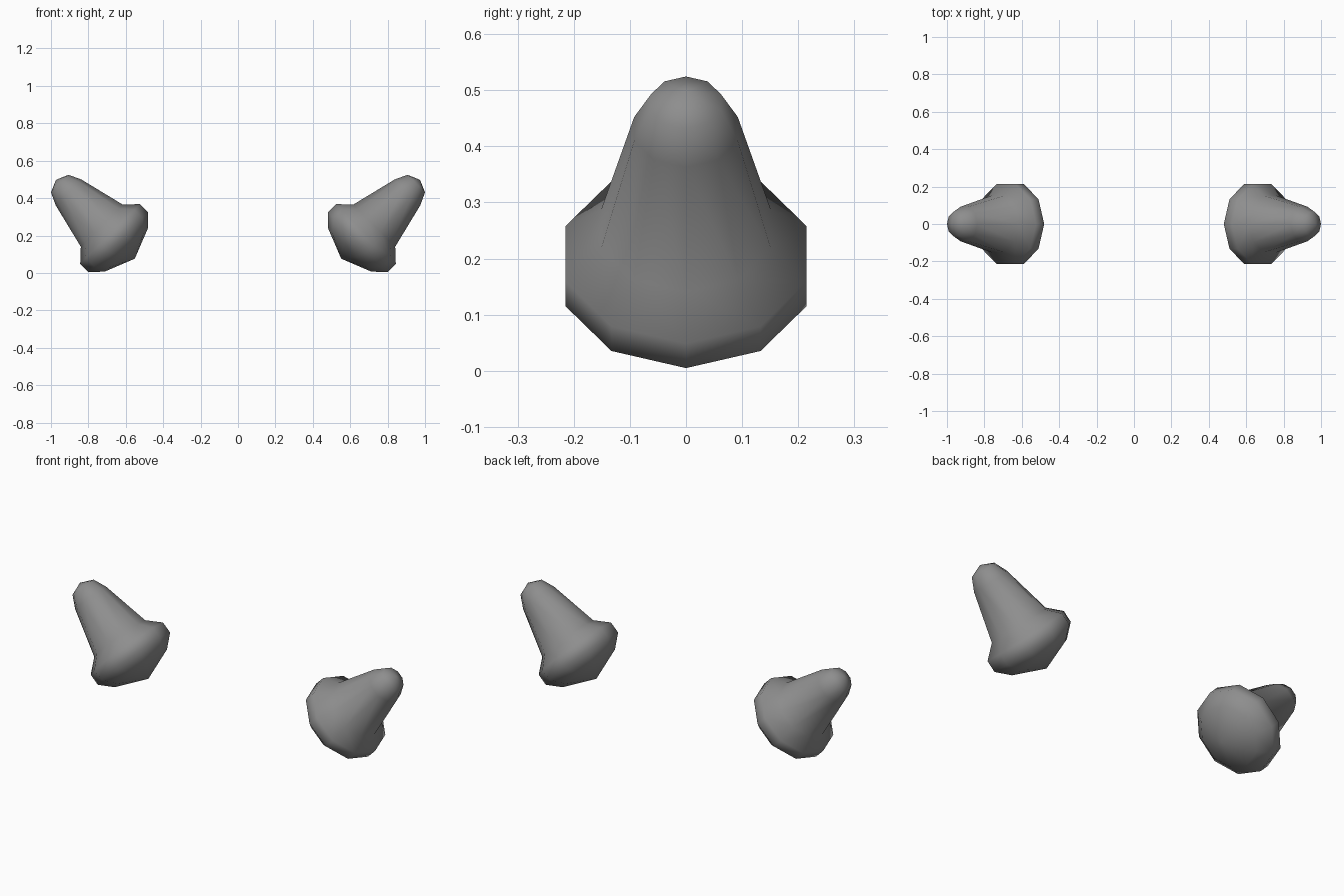
import bpy, bmesh, math
from mathutils import Vector

cube = bpy.data.objects.get("Cube")
if cube:
    bpy.data.objects.remove(cube, do_unlink=True)

# Single grey material
grey = bpy.data.materials.new("plain grey")
grey.use_nodes = True
colour = (0.27, 0.27, 0.27, 1)
grey.diffuse_color = colour
grey.node_tree.nodes["Principled BSDF"].inputs["Base Color"].default_value = colour

SIDES = 10
# Rings as (distance along axis, radius): domed base, rim, shoulder, horn
RINGS = [(-0.06, 0.163), (0, 0.226), (0.062, 0.226), (0.1245, 0.159),
         (0.377, 0.097), (0.443, 0.066)]
BASE_POLE, TIP_POLE = -0.125, 0.471


def make_horn(name, side):
    """Ten-sided turned horn leaning 45 degrees outwards."""
    origin = Vector((0.64 * side, 0, 0.1645))
    axis = Vector((side, 0, 1)).normalized()
    up = Vector((-side, 0, 1)).normalized()
    across = Vector((0, 1, 0))
    bm = bmesh.new()
    rings = []
    for t, r in RINGS:
        ring = []
        for i in range(SIDES):
            a = math.tau * i / SIDES
            ring.append(bm.verts.new(origin + axis * t
                                     + (up * math.cos(a) + across * math.sin(a)) * r))
        rings.append(ring)
    base = bm.verts.new(origin + axis * BASE_POLE)
    tip = bm.verts.new(origin + axis * TIP_POLE)
    for i in range(SIDES):
        j = (i + 1) % SIDES
        bm.faces.new((base, rings[0][i], rings[0][j]))
        bm.faces.new((tip, rings[-1][j], rings[-1][i]))
        for low, high in zip(rings, rings[1:]):
            bm.faces.new((low[i], high[i], high[j], low[j]))
    bmesh.ops.recalc_face_normals(bm, faces=bm.faces)
    for f in bm.faces:
        f.smooth = True
    mesh = bpy.data.meshes.new(name)
    bm.to_mesh(mesh)
    bm.free()
    mesh.materials.append(grey)
    bpy.context.collection.objects.link(bpy.data.objects.new(name, mesh))


make_horn("left_horn", 1)
make_horn("right_horn", -1)
